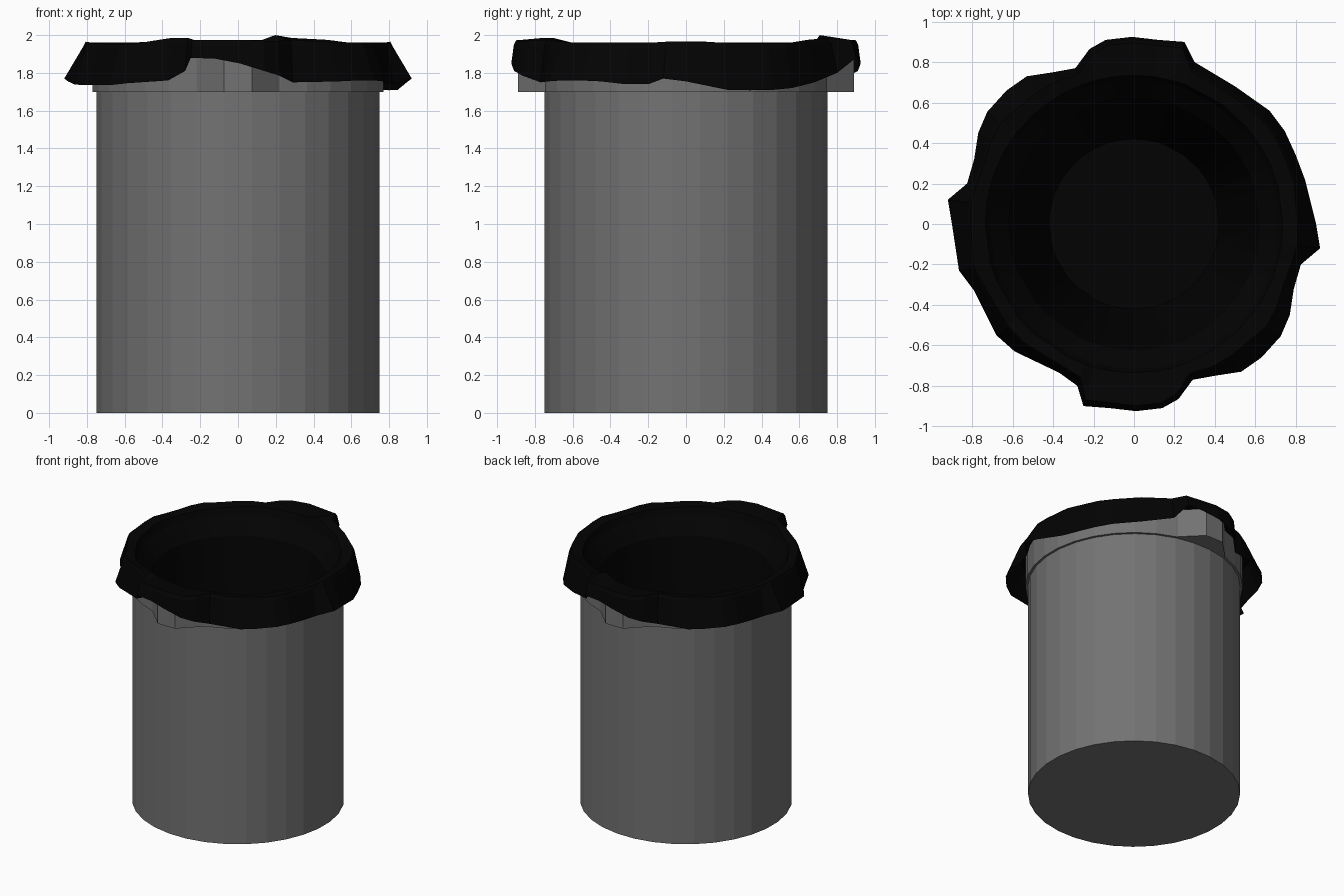
import bpy, bmesh, math

if "Cube" in bpy.data.objects:
    bpy.data.objects.remove(bpy.data.objects["Cube"])

def material(name, c):
    m = bpy.data.materials.new(name)
    m.diffuse_color = (c, c, c, 1)
    m.use_nodes = True
    m.node_tree.nodes["Principled BSDF"].inputs["Base Color"].default_value = m.diffuse_color
    return m

grey = material("grey plastic", 0.17)
black = material("black bag", 0.0008)

def make_object(name, bm, mat, recalc=True):
    if recalc:
        bmesh.ops.recalc_face_normals(bm, faces=bm.faces[:])
    me = bpy.data.meshes.new(name)
    bm.to_mesh(me)
    bm.free()
    me.materials.append(mat)
    ob = bpy.data.objects.new(name, me)
    bpy.context.collection.objects.link(ob)
    return ob

def loft(bm, loops, close_ring=False, cap_end=False):
    """Bridge equal-length loops of points with quads."""
    vs = [[bm.verts.new(p) for p in lp] for lp in loops]
    n = len(vs[0])
    pairs = list(zip(vs, vs[1:])) + ([(vs[-1], vs[0])] if close_ring else [])
    for a, b in pairs:
        for i in range(n):
            j = (i + 1) % n
            bm.faces.new((a[i], a[j], b[j], b[i]))
    if cap_end:
        bm.faces.new(vs[-1])
    return vs

def circle(r, z, n=32):
    step = 2 * math.pi / n
    return [(r * math.cos(step * (i + 0.5)), r * math.sin(step * (i + 0.5)), z) for i in range(n)]

# Can body: outer wall, floor and thin inner wall
bm = bmesh.new()
vs = loft(bm, [circle(0.754, 0), circle(0.754, 1.90), circle(0.744, 1.90), circle(0.744, 0.02)],
          cap_end=True)
bm.faces.new(vs[0][::-1])
make_object("can_body", bm, grey)

# Rim collar
bm = bmesh.new()
loft(bm, [circle(0.773, 1.70), circle(0.773, 1.92), circle(0.755, 1.92), circle(0.755, 1.70)],
     close_ring=True)
make_object("rim_collar", bm, grey)

# Front and back handles, tapering outwards
plan = [(-0.22, -0.745), (-0.075, -0.89), (0.075, -0.89), (0.22, -0.745)]
for name, s in (("front_handle", 1), ("back_handle", -1)):
    bm = bmesh.new()
    vs = loft(bm, [[(s * x, s * y, z) for x, y in plan] for z in (1.70, 1.92)], cap_end=True)
    bm.faces.new(vs[0][::-1])
    make_object(name, bm, grey)

# Bag hem over the front half: x, y, hem height, fold height, fold scale
hem = [(-0.92, 0.12, 1.77, 1.965, 0.89), (-0.90, 0.0, 1.755, 1.965, 0.91),
       (-0.865, -0.23, 1.738, 1.96, 0.93), (-0.79, -0.33, 1.735, 1.955, 0.95),
       (-0.68, -0.55, 1.735, 1.95, 0.93), (-0.59, -0.63, 1.745, 1.955, 0.94),
       (-0.37, -0.735, 1.76, 1.985, 0.97), (-0.28, -0.80, 1.81, 1.985, 0.96),
       (-0.25, -0.90, 1.88, 1.975, 0.98), (-0.12, -0.91, 1.875, 1.975, 0.985),
       (0.01, -0.925, 1.85, 1.975, 0.985), (0.14, -0.91, 1.81, 1.97, 0.985),
       (0.22, -0.865, 1.785, 1.97, 0.98), (0.29, -0.77, 1.75, 1.975, 0.97),
       (0.40, -0.75, 1.752, 1.97, 0.96), (0.53, -0.73, 1.755, 1.965, 0.91),
       (0.63, -0.66, 1.76, 1.96, 0.90), (0.725, -0.555, 1.76, 1.96, 0.92),
       (0.77, -0.45, 1.755, 1.96, 0.93), (0.79, -0.32, 1.74, 1.96, 0.95),
       (0.825, -0.20, 1.74, 1.96, 0.96)]
half = len(hem)
hem += [(-x, -y, z, t, f) for x, y, z, t, f in hem]   # same half turned round
# Back right side hangs a little lower
hem[half + 2:half + 8] = [(0.845, 0.22, 1.71, 1.96, 0.95), (0.80, 0.34, 1.708, 1.955, 0.95),
                          (0.745, 0.46, 1.71, 1.955, 0.95), (0.67, 0.56, 1.72, 1.955, 0.95),
                          (0.50, 0.68, 1.75, 1.975, 0.96), (0.30, 0.80, 1.80, 1.985, 0.96)]

def bag_ring(r, z):
    return [(r * x / math.hypot(x, y), r * y / math.hypot(x, y), z) for x, y, *_ in hem]

# Bag: hanging skirt, fold over the rim, lining sagging down inside
bm = bmesh.new()
inner = [(p[0], p[1], h[3] - 0.012) for p, h in zip(bag_ring(0.735, 0), hem)]
inner[half + 8] = (inner[half + 8][0], inner[half + 8][1], 2.0)   # tall crease
loft(bm, [[(x, y, z) for x, y, z, t, f in hem],
          [(x * f, y * f, t - 0.025) for x, y, z, t, f in hem],
          [(x * f * 0.985, y * f * 0.985, t) for x, y, z, t, f in hem],
          inner,
          bag_ring(0.715, 1.90), bag_ring(0.62, 1.78), bag_ring(0.42, 0.10)], cap_end=True)
make_object("bin_bag", bm, black, recalc=False)
